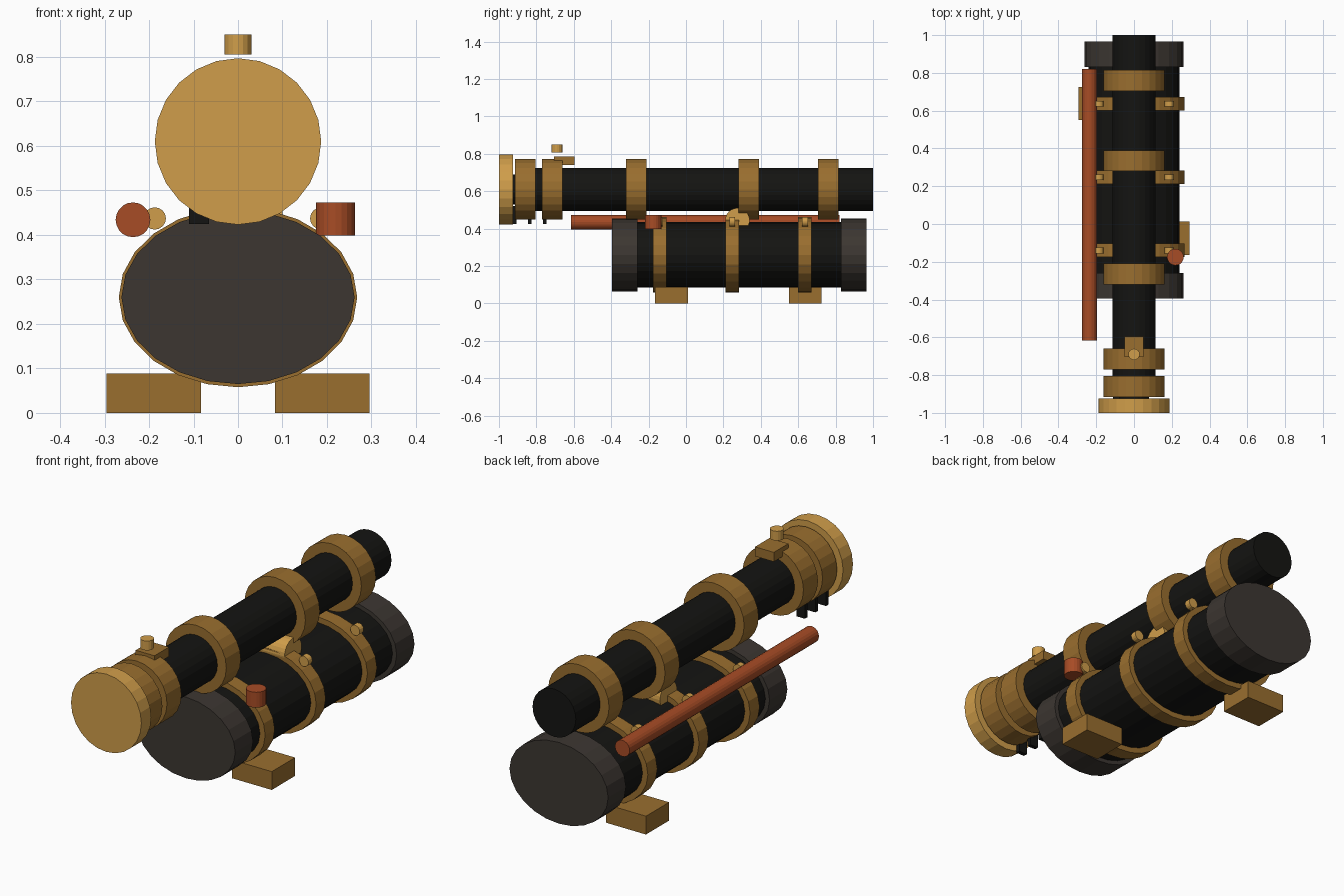
import bpy
import bmesh
from math import pi
from mathutils import Matrix, Vector

default_cube = bpy.data.objects.get("Cube")
if default_cube:
    bpy.data.objects.remove(default_cube, do_unlink=True)


def material(name, color):
    mat = bpy.data.materials.new(name)
    mat.use_nodes = True
    mat.diffuse_color = (*color, 1)
    mat.node_tree.nodes["Principled BSDF"].inputs["Base Color"].default_value = (*color, 1)
    return mat


BLACK = material("black", (0.007, 0.007, 0.006))
CHARCOAL = material("charcoal", (0.045, 0.037, 0.031))
BRONZE = material("bronze", (0.32, 0.156, 0.028))
BRASS = material("brass", (0.63, 0.34, 0.069))
RED = material("red", (0.39, 0.072, 0.019))

AXIS_TURN = {
    "x": Matrix.Rotation(pi / 2, 4, "Y"),
    "y": Matrix.Rotation(pi / 2, 4, "X"),
    "z": Matrix.Identity(4),
}


def finish(name, bm, mat):
    mesh = bpy.data.meshes.new(name)
    bm.to_mesh(mesh)
    bm.free()
    mesh.materials.append(mat)
    obj = bpy.data.objects.new(name, mesh)
    bpy.context.collection.objects.link(obj)
    return obj


def cylinder(name, mat, center, radius, length, axis="y", sides=24, flatten=1):
    bm = bmesh.new()
    bmesh.ops.create_cone(bm, cap_ends=True, segments=sides,
                          radius1=radius, radius2=radius, depth=length)
    squash = Matrix.Diagonal((1, 1, flatten, 1))
    bm.transform(Matrix.Translation(center) @ squash @ AXIS_TURN[axis])
    return finish(name, bm, mat)


def box(name, mat, low, high):
    low, high = Vector(low), Vector(high)
    bm = bmesh.new()
    bmesh.ops.create_cube(bm, size=1)
    bm.transform(Matrix.Translation((low + high) / 2)
                 @ Matrix.Diagonal((*(high - low), 1)))
    return finish(name, bm, mat)


def tube(name, mat, z, radius, start, end, flatten=1):
    return cylinder(name, mat, (0, (start + end) / 2, z), radius,
                    end - start, flatten=flatten)


# Upper barrel with its front plate and clamping rings
BARREL_Z = 0.61
tube("barrel", BLACK, BARREL_Z, 0.115, -0.86, 1.0)
tube("barrel_core", BLACK, BARREL_Z, 0.08, -0.94, -0.86)
tube("front_plate", BRASS, BARREL_Z, 0.187, -1.0, -0.925)
for i, y in enumerate((-0.86, -0.715, -0.265, 0.335, 0.76)):
    tube(f"barrel_ring_{i + 1}", BRONZE, BARREL_Z, 0.162, y - 0.055, y + 0.055)

# Sight block and button above the barrel
box("sight_block", BRONZE, (-0.05, -0.705, 0.74), (0.05, -0.595, 0.785))
cylinder("sight_button", BRASS, (0, -0.69, 0.828), 0.03, 0.045, "z", 16)

# Small teeth under the front rings
for i in range(3):
    y = -0.915 + i * 0.08
    box(f"tooth_{i + 1}", BLACK, (-0.11, y - 0.01, 0.425), (-0.065, y + 0.01, 0.52))

# Oval lower body with end caps
BODY_Z = 0.26
tube("lower_body", BLACK, BODY_Z, 0.24, -0.38, 0.95, 0.73)
tube("front_cap", CHARCOAL, BODY_Z, 0.262, -0.395, -0.26, 0.745)
tube("rear_cap", CHARCOAL, BODY_Z, 0.262, 0.83, 0.965, 0.745)

# Oval bands, each with a pair of bolts
for i, y in enumerate((-0.14, 0.247, 0.636)):
    tube(f"body_band_{i + 1}", BRONZE, BODY_Z, 0.268, y - 0.036, y + 0.036, 0.755)
    for side, sign in (("left", 1), ("right", -1)):
        cylinder(f"band_bolt_{side}_{i + 1}", BRASS,
                 (sign * 0.187, y, 0.437), 0.025, 0.03, sides=16)

# Pivot between barrel and body
cylinder("pivot", BRASS, (0, 0.275, 0.445), 0.065, 0.2, "x")

# Staggered feet
box("left_foot", BRONZE, (0.083, -0.165, 0), (0.295, 0.012, 0.088))
box("right_foot", BRONZE, (-0.295, 0.55, 0), (-0.083, 0.725, 0.088))

# Red side rod and upright knob
cylinder("side_rod", RED, (-0.236, 0.102, 0.434), 0.039, 1.436, sides=20)
cylinder("side_knob", RED, (0.219, -0.175, 0.436), 0.044, 0.074, "z", 20)
